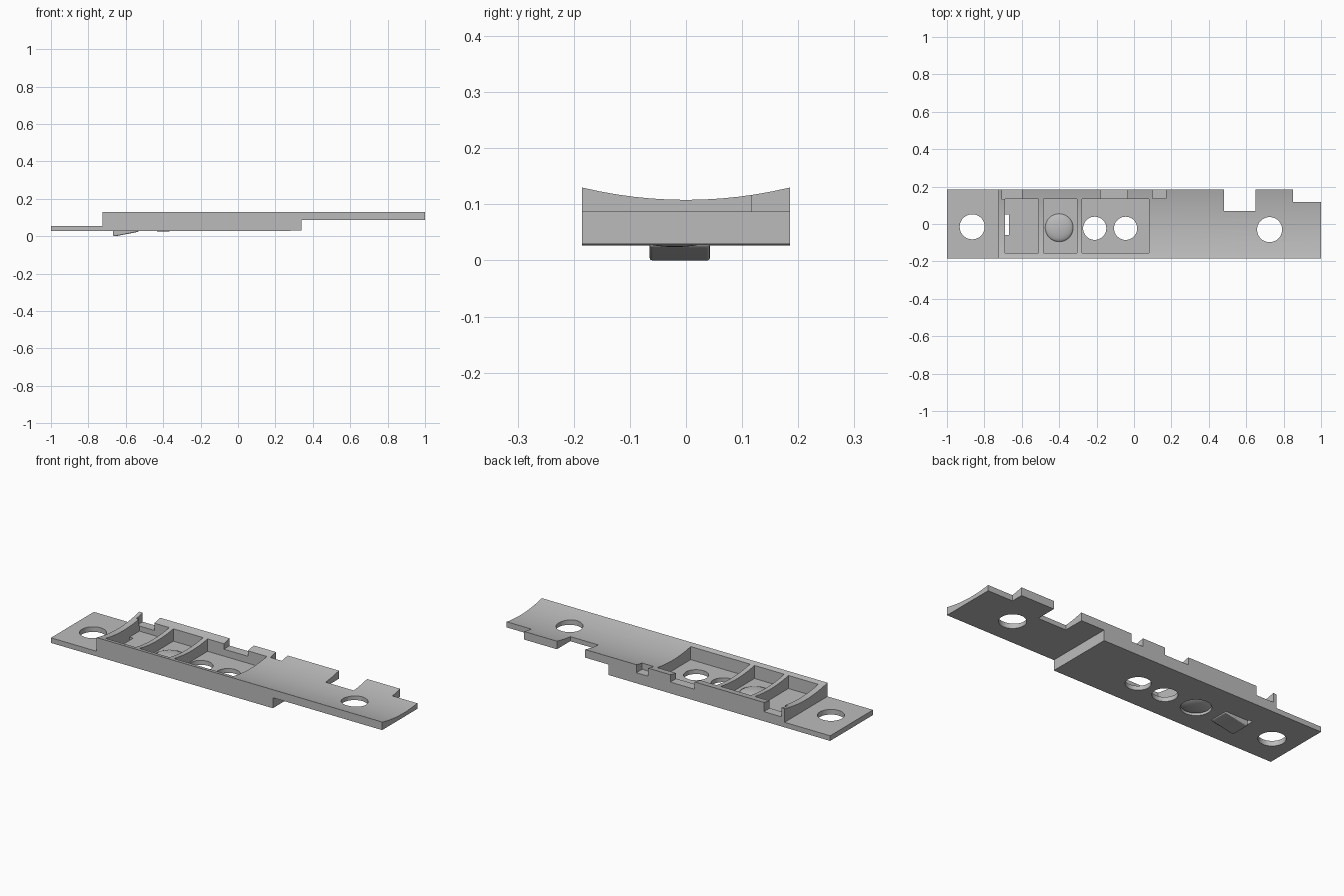
import bpy, bmesh, math
from mathutils import Matrix

cube = bpy.data.objects.get("Cube")
if cube:
    bpy.data.objects.remove(cube, do_unlink=True)

grey = bpy.data.materials.new("plain grey")
grey.use_nodes = True
colour = (0.5, 0.5, 0.5, 1)
grey.diffuse_color = colour
grey.node_tree.nodes["Principled BSDF"].inputs["Base Color"].default_value = colour


def make(name, bm):
    bmesh.ops.recalc_face_normals(bm, faces=bm.faces)
    mesh = bpy.data.meshes.new(name)
    bm.to_mesh(mesh)
    bm.free()
    mesh.materials.append(grey)
    obj = bpy.data.objects.new(name, mesh)
    bpy.context.collection.objects.link(obj)
    return obj


def extrude_profile(name, points, y0, y1):
    """Side profile in x and z, carried from y0 to y1."""
    bm = bmesh.new()
    face = bm.faces.new([bm.verts.new((x, y0, z)) for x, z in points])
    ext = bmesh.ops.extrude_face_region(bm, geom=[face])
    verts = [v for v in ext["geom"] if isinstance(v, bmesh.types.BMVert)]
    bmesh.ops.translate(bm, verts=verts, vec=(0, y1 - y0, 0))
    return make(name, bm)


def box(name, x0, x1, y0, y1, z0, z1):
    return extrude_profile(name, [(x0, z0), (x1, z0), (x1, z1), (x0, z1)], y0, y1)


def cylinder(name, radius, depth, centre, turn=None, sides=40):
    bm = bmesh.new()
    bmesh.ops.create_cone(bm, cap_ends=True, segments=sides, radius1=radius,
                          radius2=radius, depth=depth,
                          matrix=Matrix.Translation(centre) @ (turn or Matrix()))
    return make(name, bm)


def cut(target, cutter):
    """Subtract the cutter for good, then drop it."""
    cutter.hide_render = True
    mod = target.modifiers.new("cut", "BOOLEAN")
    mod.operation = "DIFFERENCE"
    mod.solver = "EXACT"
    mod.object = cutter
    graph = bpy.context.evaluated_depsgraph_get()
    target.data = bpy.data.meshes.new_from_object(target.evaluated_get(graph))
    target.modifiers.clear()
    bpy.data.objects.remove(cutter, do_unlink=True)


# Stepped base: thin end tab, deep tray, raised end plate
base = extrude_profile("stepped_base", [
    (-1, 0.027), (0.34, 0.029), (0.34, 0.086), (1, 0.086),
    (1, 0.13), (-0.725, 0.13), (-0.725, 0.055), (-1, 0.055)], -0.185, 0.185)

# Hollow running along the top
sag, half = 0.022, 0.185
radius = (half ** 2 + sag ** 2) / (2 * sag)
cut(base, cylinder("hollow_cutter", radius, 2.4, (0.3, 0, 0.13 - sag + radius),
                   Matrix.Rotation(math.pi / 2, 4, "Y"), 160))

# Tray pockets, leaving two ribs between them
for x0, x1 in ((-0.69, -0.51), (-0.485, -0.305), (-0.278, 0.08)):
    cut(base, box("pocket_cutter", x0, x1, -0.155, 0.135, 0.052, 0.3))

# Notches in the back edge: x range, front limit, lower limit
for x0, x1, y0, z0 in ((0.48, 0.65, 0.07, -0.1), (0.85, 1.1, 0.118, -0.1),
                       (0.1, 0.17, 0.135, 0.086), (-0.18, -0.035, 0.13, 0.09),
                       (-0.705, -0.6, 0.13, 0.08)):
    cut(base, box("notch_cutter", x0, x1, y0, 0.3, z0, 0.3))

# Round holes, and the seat of the lens
for x, y, r in ((-0.865, -0.015, 0.067), (0.725, -0.03, 0.067), (-0.21, -0.023, 0.062),
                (-0.045, -0.023, 0.062), (-0.4, -0.02, 0.075)):
    cut(base, cylinder("hole_cutter", r, 1, (x, y, 0)))

# Slit beside the clip
cut(base, box("slit_cutter", -0.69, -0.668, -0.06, 0.05, -0.1, 0.07))

# Sloping clip under the tray
clip = extrude_profile("sloping_clip", [
    (-0.668, 0), (-0.652, 0), (-0.53, 0.024), (-0.53, 0.04), (-0.668, 0.04)],
    -0.065, 0.043)
bevel = clip.modifiers.new("soft edges", "BEVEL")
bevel.width = 0.005
bevel.segments = 2

# Domed lens seated in its hole
bm = bmesh.new()
bmesh.ops.create_uvsphere(bm, u_segments=40, v_segments=20, radius=1)
bmesh.ops.scale(bm, verts=bm.verts, vec=(0.0755, 0.0755, 0.022))
bmesh.ops.translate(bm, verts=bm.verts, vec=(-0.4, -0.02, 0.046))
lens = make("domed_lens", bm)

# Smooth curves, sharp corners
bpy.ops.object.select_all(action="DESELECT")
for obj in (base, clip, lens):
    obj.select_set(True)
bpy.context.view_layer.objects.active = base
bpy.ops.object.shade_smooth_by_angle(angle=math.radians(30))
